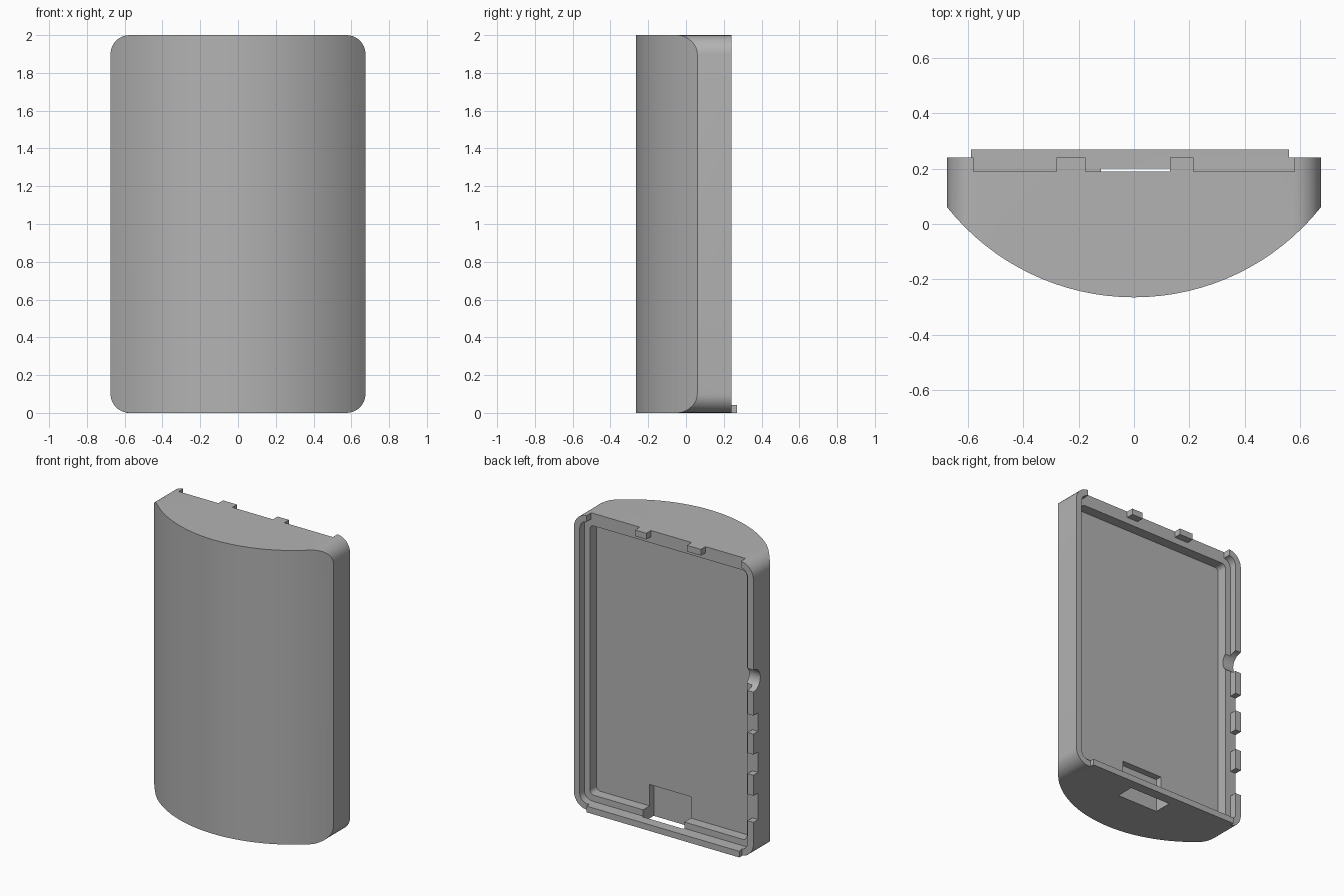
import bpy, math
from mathutils import Vector

cube = bpy.data.objects.get("Cube")
if cube:
    bpy.data.objects.remove(cube, do_unlink=True)

grey = bpy.data.materials.new("plain_grey")
grey.use_nodes = True
COLOUR = (0.45, 0.45, 0.45, 1)
grey.diffuse_color = COLOUR
grey.node_tree.nodes["Principled BSDF"].inputs["Base Color"].default_value = COLOUR


def prism(name, outline, axis, lo, hi):
    """Extrude a 2D outline along axis: x takes (y, z), y takes (x, z), z takes (x, y)."""
    def place(p, d):
        v = list(p)
        v.insert("xyz".index(axis), d)
        return v
    n = len(outline)
    verts = [place(p, lo) for p in outline] + [place(p, hi) for p in outline]
    faces = [list(range(n)), list(range(n, 2 * n))]
    faces += [[i, (i + 1) % n, n + (i + 1) % n, n + i] for i in range(n)]
    mesh = bpy.data.meshes.new(name)
    mesh.from_pydata(verts, [], faces)
    mesh.materials.append(grey)
    obj = bpy.data.objects.new(name, mesh)
    bpy.context.collection.objects.link(obj)
    bpy.context.view_layer.objects.active = obj
    obj.select_set(True)
    bpy.ops.object.mode_set(mode="EDIT")
    bpy.ops.mesh.select_all(action="SELECT")
    bpy.ops.mesh.normals_make_consistent(inside=False)
    bpy.ops.object.mode_set(mode="OBJECT")
    obj.select_set(False)
    return obj


def rounded(half, z0, z1, r, steps=8):
    """Rounded rectangle in x and z."""
    pts = []
    corners = [(half - r, z1 - r), (r - half, z1 - r), (r - half, z0 + r), (half - r, z0 + r)]
    for q, (cx, cz) in enumerate(corners):
        for i in range(steps + 1):
            a = math.pi / 2 * (q + i / steps)
            pts.append((cx + r * math.cos(a), cz + r * math.sin(a)))
    return pts


def box(name, x, y, z):
    return prism(name, [(x[0], z[0]), (x[1], z[0]), (x[1], z[1]), (x[0], z[1])], "y", *y)


def combine(target, tool, operation):
    mod = target.modifiers.new("cut", "BOOLEAN")
    mod.operation, mod.solver, mod.object = operation, "EXACT", tool
    bpy.context.view_layer.objects.active = target
    bpy.ops.object.modifier_apply(modifier=mod.name)
    bpy.data.objects.remove(tool, do_unlink=True)


# Cover with a bowed front and flat back
HALF, SHOULDER, FRONT, BACK = 0.675, 0.06, -0.265, 0.24
sag = SHOULDER - FRONT
radius = (HALF ** 2 + sag ** 2) / (2 * sag)
sweep = math.asin(HALF / radius)
STEPS = 32
plan = [(HALF, BACK), (-HALF, BACK)]
for i in range(STEPS + 1):
    a = sweep * (2 * i / STEPS - 1)
    plan.append((radius * math.sin(a), FRONT + radius * (1 - math.cos(a))))
cover = prism("cover_shell", plan, "z", 0, 2)
combine(cover, prism("corner_rounding", rounded(HALF, 0, 2, 0.1), "y", -0.5, 0.5), "INTERSECT")

# Stepped recess in the back
LEDGE = 0.19
combine(cover, prism("lip_recess", rounded(0.632, 0.042, 1.958, 0.06), "y", LEDGE, 0.4), "DIFFERENCE")
combine(cover, prism("cavity", rounded(0.59, 0.085, 1.915, 0.03), "y", 0.12, 0.4), "DIFFERENCE")

# Gaps in the top lip
for x in [(-0.58, -0.28), (-0.175, 0.13), (0.215, 0.58)]:
    combine(cover, box("top_gap", x, (LEDGE, 0.4), (1.94, 2.1)), "DIFFERENCE")

# Gaps and round port in one side lip
for z in [(0.25, 0.43), (0.57, 0.71), (0.85, 0.975)]:
    combine(cover, box("side_gap", (-0.8, -0.61), (LEDGE, 0.4), z), "DIFFERENCE")
ring = [(BACK + 0.075 * math.cos(t * math.pi / 12), 1.21 + 0.075 * math.sin(t * math.pi / 12)) for t in range(24)]
combine(cover, prism("round_port", ring, "x", -0.8, -0.57), "DIFFERENCE")

# Connector pocket open through the bottom
combine(cover, box("pocket", (-0.12, 0.19), (0.075, 0.2), (-0.1, 0.23)), "DIFFERENCE")

cover.select_set(True)
bpy.context.view_layer.objects.active = cover
bpy.ops.object.shade_smooth_by_angle(angle=math.radians(20))
cover.select_set(False)

# Tongue along the bottom lip
box("bottom_tongue", (-0.59, 0.56), (BACK, 0.27), (0, 0.042))
